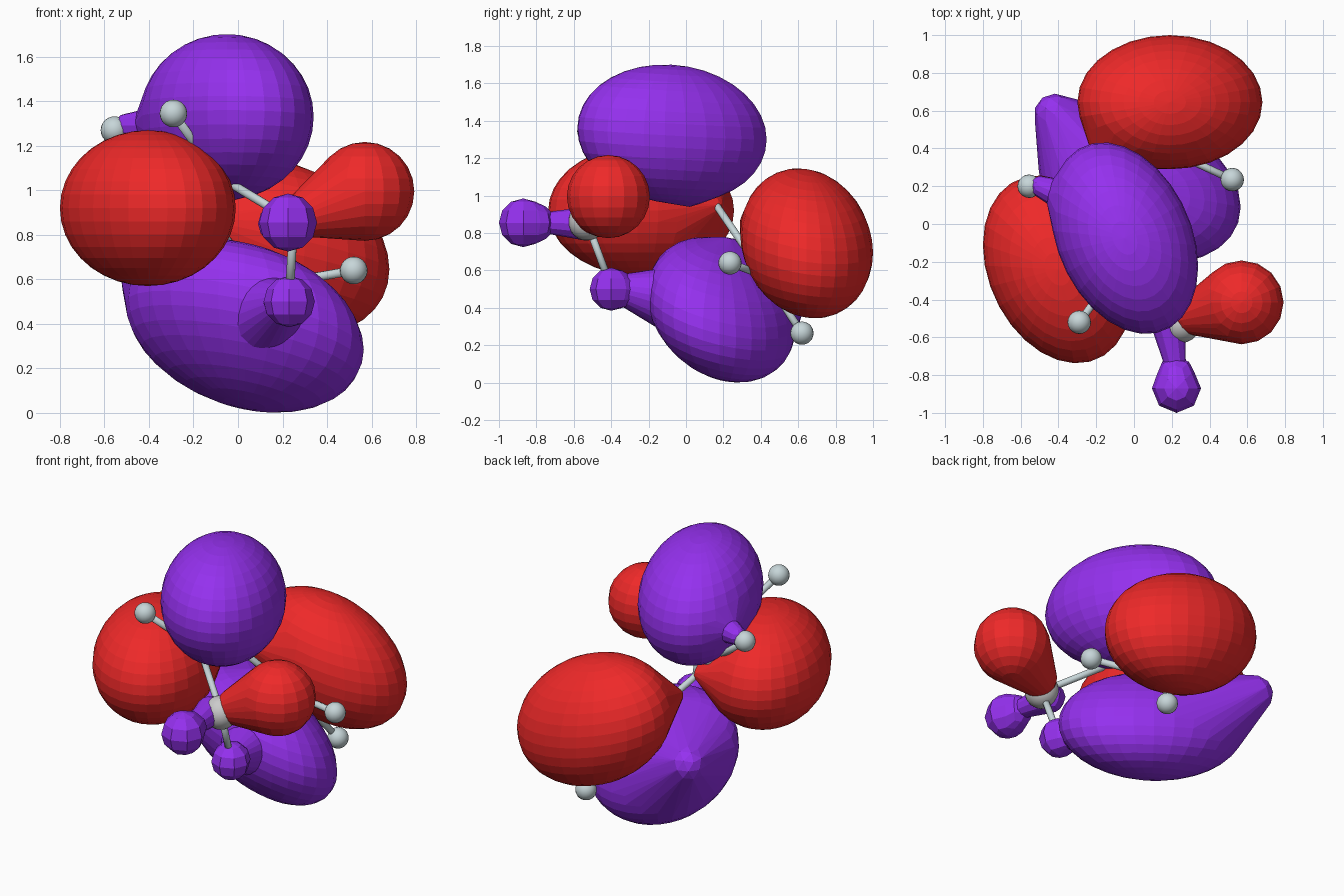
import bpy, bmesh
from mathutils import Vector, Matrix

if "Cube" in bpy.data.objects:
    bpy.data.objects.remove(bpy.data.objects["Cube"])


def material(name, colour):
    m = bpy.data.materials.new(name)
    m.diffuse_color = (*colour, 1)
    m.use_nodes = True
    m.node_tree.nodes["Principled BSDF"].inputs["Base Color"].default_value = m.diffuse_color
    return m


RED = material("red", (0.86, 0.022, 0.022))
PURPLE = material("purple", (0.3, 0.03, 0.86))
PALE = material("pale_grey", (0.57, 0.67, 0.69))


def finish(name, bm, mat=None, smooth=False):
    bmesh.ops.recalc_face_normals(bm, faces=bm.faces[:])
    me = bpy.data.meshes.new(name)
    bm.to_mesh(me)
    bm.free()
    for p in me.polygons:
        p.use_smooth = smooth
    if mat:
        me.materials.append(mat)
    ob = bpy.data.objects.new(name, me)
    bpy.context.collection.objects.link(ob)
    return ob


def hull(bm):
    res = bmesh.ops.convex_hull(bm, input=bm.verts[:])
    junk = {g for g in res["geom_interior"] if isinstance(g, bmesh.types.BMVert)}
    bmesh.ops.delete(bm, geom=list(junk), context='VERTS')


def lobe(name, mat, centre, widths, lean, *tips):
    """Leaning ellipsoid drawn out to blunt tips (position, radius)."""
    bm = bmesh.new()
    a, b, c = widths
    ba, ca, cb = lean
    m = Matrix(((a, 0, 0), (ba, b, 0), (ca, cb, c))).to_4x4()
    m.translation = centre
    bmesh.ops.create_uvsphere(bm, u_segments=28, v_segments=18, radius=1, matrix=m)
    for pos, r in tips:
        bmesh.ops.create_icosphere(bm, subdivisions=2, radius=r,
                                   matrix=Matrix.Translation(pos))
    hull(bm)
    return finish(name, bm, mat)


def limb(name, mat, p, rp, q, rq, seg=8):
    """Tapered limb between two balls."""
    bm = bmesh.new()
    for pos, r in ((p, rp), (q, rq)):
        bmesh.ops.create_uvsphere(bm, u_segments=seg, v_segments=seg * 3 // 4,
                                  radius=r, matrix=Matrix.Translation(pos))
    hull(bm)
    return finish(name, bm, mat)


def ball(name, pos, r, mat=None):
    bm = bmesh.new()
    bmesh.ops.create_uvsphere(bm, u_segments=20, v_segments=12, radius=r,
                              matrix=Matrix.Translation(pos))
    return finish(name, bm, mat, smooth=True)


def rod(name, p, q, r=0.02):
    p, q = Vector(p), Vector(q)
    d = q - p
    m = Matrix.Translation((p + q) / 2) @ d.to_track_quat('Z', 'Y').to_matrix().to_4x4()
    bm = bmesh.new()
    bmesh.ops.create_cone(bm, cap_ends=True, segments=12, radius1=r, radius2=r,
                          depth=d.length, matrix=m)
    finish(name, bm, PALE, smooth=True)


# Large lobes
lobe("upper_purple_lobe", PURPLE, (-0.05, -0.075, 1.33), (0.39, 0.485, 0.37),
     (-0.15, 0, -0.03), ((-0.08, 0.02, 1.04), 0.1), ((-0.4, 0.16, 1.3), 0.07))
lobe("lower_purple_lobe", PURPLE, (0.03, 0.19, 0.39), (0.535, 0.385, 0.355),
     (-0.1, -0.105, -0.12), ((-0.05, 0.2, 0.7), 0.08), ((-0.42, 0.58, 0.6), 0.11))
lobe("left_red_lobe", RED, (-0.405, -0.24, 0.92), (0.395, 0.48, 0.35),
     (-0.13, 0, 0), ((-0.22, 0.15, 0.95), 0.05))
lobe("back_red_lobe", RED, (0.19, 0.645, 0.745), (0.49, 0.355, 0.385),
     (0, -0.1, -0.05), ((-0.16, 0.34, 0.87), 0.05))

# Small lobes and limbs around the outer balls
limb("right_red_lobe", RED, (0.57, -0.415, 0.995), 0.222, (0.32, -0.48, 0.9), 0.11, 16)
limb("front_purple_knob", PURPLE, (0.225, -0.87, 0.855), 0.13, (0.22, -0.8, 0.855), 0.1)
limb("front_purple_neck", PURPLE, (0.22, -0.76, 0.855), 0.055, (0.18, -0.54, 0.85), 0.09)
limb("low_purple_knob", PURPLE, (0.23, -0.4, 0.5), 0.115, (0.215, -0.36, 0.495), 0.1)
limb("low_purple_neck", PURPLE, (0.21, -0.34, 0.5), 0.08, (0.1, 0.06, 0.42), 0.22, 16)
limb("upper_purple_spur", PURPLE, (-0.5, 0.2, 1.29), 0.055, (-0.35, 0.14, 1.29), 0.09)

# Frame of large joints, end balls and rods
joints = {
    "front_joint": ((0.25, -0.53, 0.86), 0.1),
    "upper_joint": ((-0.09, -0.25, 1.065), 0.07),
    "middle_joint": ((-0.27, 0.1, 1.04), 0.07),
    "back_joint": ((0.12, 0.42, 0.57), 0.09),
}
for name, (pos, r) in joints.items():
    ball(name, pos, r)
names = list(joints)
for a, b in zip(names, names[1:]):
    rod(f"rod_{a}_{b}", joints[a][0], joints[b][0])

ends = [
    ("front_joint", (0.23, -0.85, 0.855)),
    ("front_joint", (0.23, -0.4, 0.51)),
    ("front_joint", (0.57, -0.42, 1.0)),
    ("upper_joint", (-0.29, -0.52, 1.345)),
    ("middle_joint", (-0.555, 0.2, 1.27)),
    ("back_joint", (0.52, 0.235, 0.64)),
    ("back_joint", (0.27, 0.62, 0.265)),
    ("back_joint", (-0.36, 0.54, 0.62)),
]
for i, (joint, pos) in enumerate(ends):
    ball(f"end_ball_{i + 1}", pos, 0.062, PALE)
    rod(f"end_rod_{i + 1}", joints[joint][0], pos)
